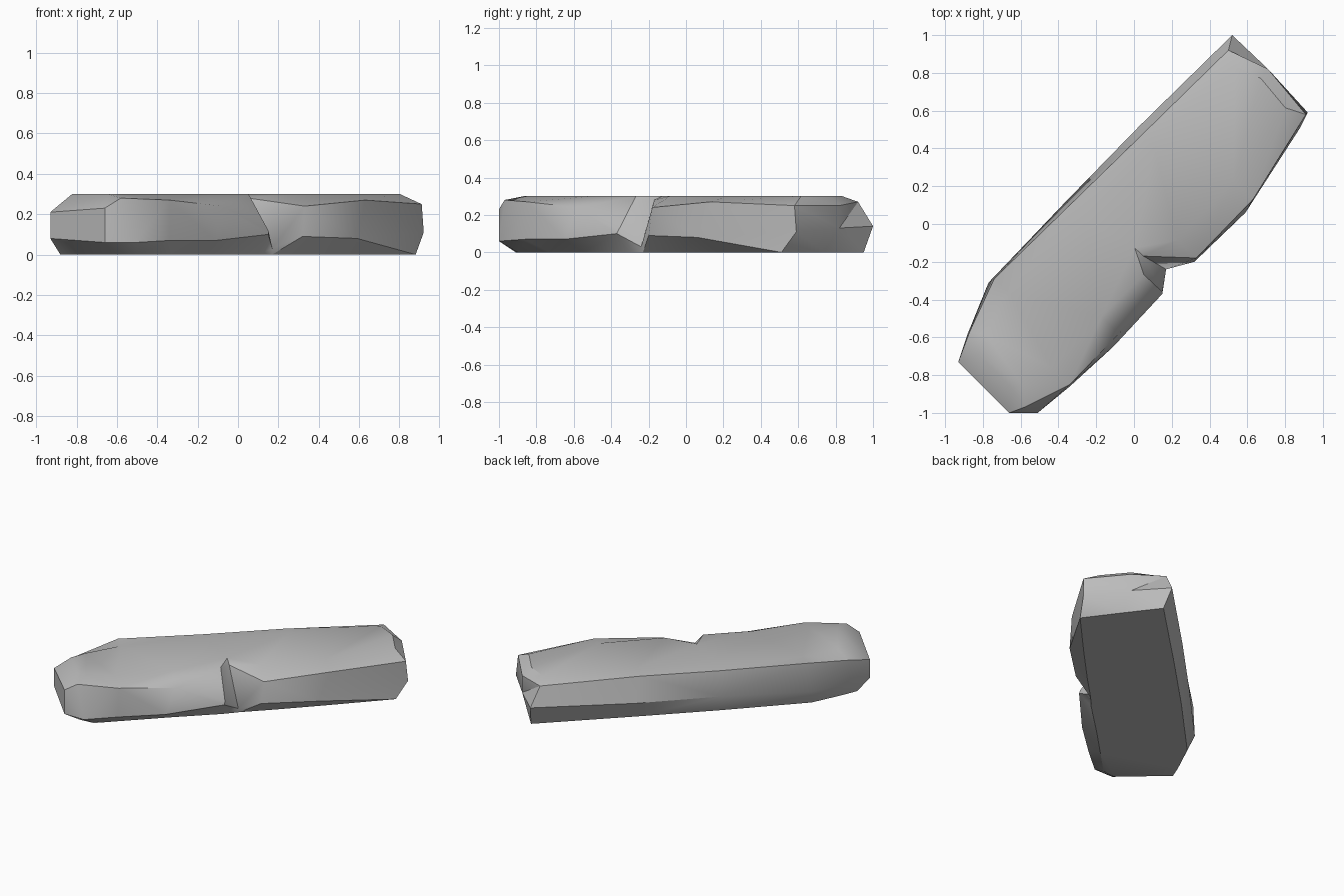
import bpy
import bmesh
import math
from mathutils import Vector

# Remove the default cube only
default_cube = bpy.data.objects.get("Cube")
if default_cube:
    bpy.data.objects.remove(default_cube, do_unlink=True)


def make_material(name, colour):
    material = bpy.data.materials.new(name)
    material.use_nodes = True
    material.diffuse_color = colour
    material.node_tree.nodes["Principled BSDF"].inputs["Base Color"].default_value = colour
    return material


def bridge(bm, lower, upper):
    """Join two closed rings of matching vertices, as triangles or quads."""
    count = len(lower)
    for i in range(count):
        j = (i + 1) % count
        bm.faces.new((lower[i], lower[j], upper[j], upper[i]))


def towards_spine(point, start, end, amount, height):
    """Slide a rim point towards the long axis of the slab at a set height."""
    axis = end - start
    along = (point.xy - start).dot(axis) / axis.length_squared
    along = min(max(along, 0.0), 1.0)
    inner = point.xy.lerp(start + axis * along, amount)
    return Vector((inner.x, inner.y, height))


# Outline stations, counter-clockwise: lower belt, upper rim, foot on the ground
stations = [
    # near end
    ((-.93, -.73, .08), (-.93, -.73, .21), (-.88, -.66)),
    ((-.66, -1, .06), (-.66, -1, .23), (-.6, -.91)),
    ((-.51, -1, .06), (-.58, -.97, .28), (-.5, -.9)),
    # chipped long side with the notch
    ((-.34, -.86, .07), (-.34, -.85, .27), (-.33, -.73)),
    ((-.11, -.65, .07), (-.08, -.58, .24), (-.15, -.55)),
    ((.15, -.37, .1), (.15, -.36, .12), (.1, -.31)),
    ((.17, -.24, .03), (.05, -.17, .28), (.17, -.23)),
    ((.32, -.2, .09), (.33, -.18, .24), (.35, -.05)),
    ((.59, .06, .08), (.63, .13, .27), (.58, .19)),
    # far end
    ((.92, .59, .11), (.91, .58, .25), (.88, .51)),
    ((.71, .82, .13), (.71, .82, .25), (.71, .74)),
    ((.52, 1, .14), (.5, .92, .27), (.55, .95)),
    # straight long side
    ((.03, .52, .12), (.04, .47, .29), (.05, .46)),
    ((-.36, .12, .12), (-.34, .1, .29), (-.33, .08)),
    ((-.77, -.31, .1), (-.74, -.29, .3), (-.74, -.35)),
    ((-.88, -.58, .08), (-.87, -.57, .25), (-.84, -.56)),
]

spine_start = Vector((-.62, -.62))
spine_end = Vector((.6, .68))

# Stone slab: foot ring, belt ring, rim ring and a slightly raised top
bm = bmesh.new()
foot = [bm.verts.new((s[2][0], s[2][1], 0)) for s in stations]
belt = [bm.verts.new(s[0]) for s in stations]
rim = [bm.verts.new(s[1]) for s in stations]
crown = [bm.verts.new(towards_spine(v.co, spine_start, spine_end, .35, .3)) for v in rim]

for lower, upper in ((foot, belt), (belt, rim), (rim, crown)):
    bridge(bm, lower, upper)
bm.faces.new(crown)
bm.faces.new(list(reversed(foot)))

bmesh.ops.triangulate(bm, faces=bm.faces[:])
bmesh.ops.recalc_face_normals(bm, faces=bm.faces[:])

mesh = bpy.data.meshes.new("stone_slab")
bm.to_mesh(mesh)
bm.free()
slab = bpy.data.objects.new("stone_slab", mesh)
bpy.context.collection.objects.link(slab)
mesh.materials.append(make_material("grey stone", (.5, .5, .5, 1)))

# Soft shading across the worn surfaces, crisp chipped edges
bpy.ops.object.select_all(action="DESELECT")
slab.select_set(True)
bpy.context.view_layer.objects.active = slab
bpy.ops.object.shade_smooth_by_angle(angle=math.radians(32))
